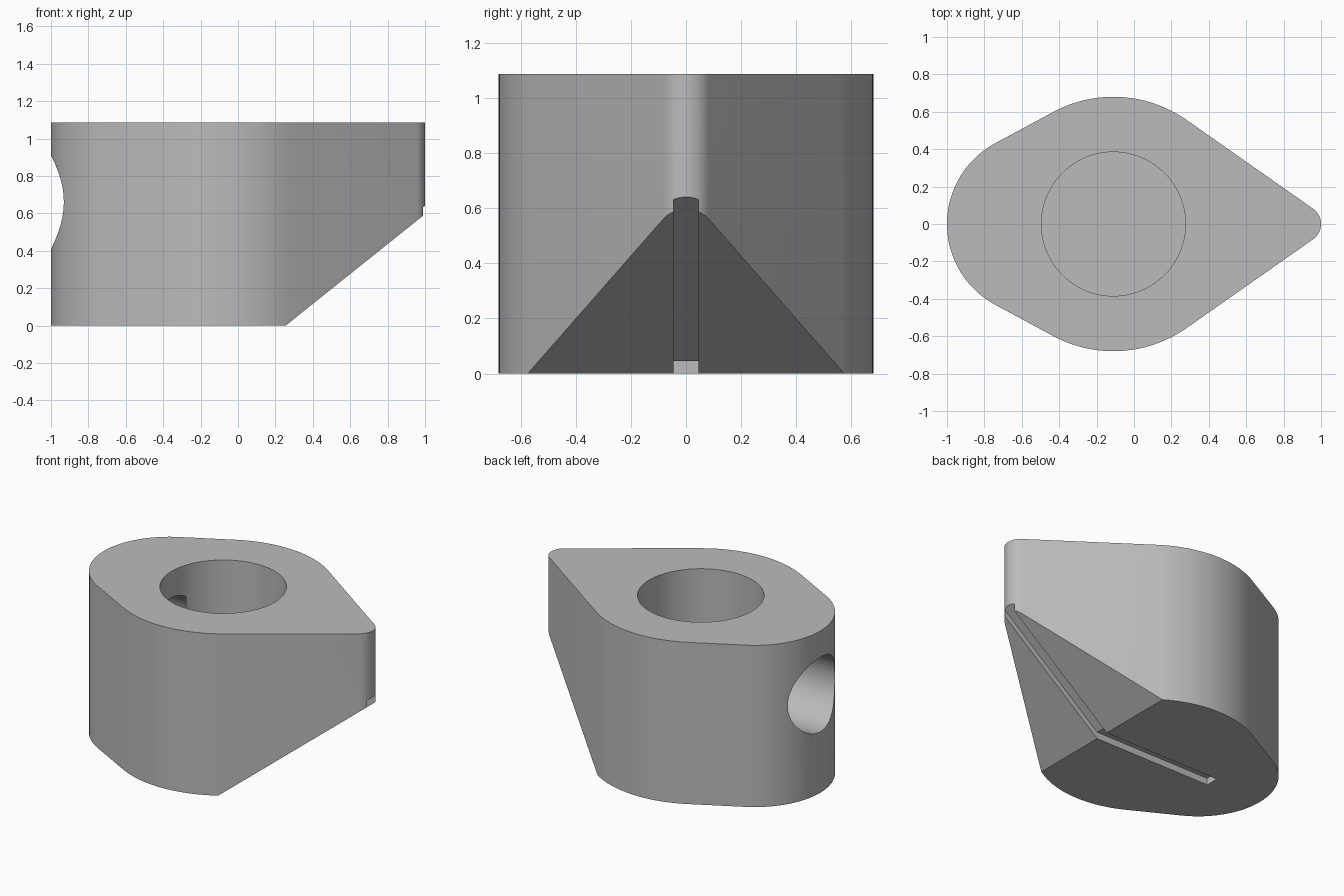
import bpy, bmesh, math
from mathutils import Matrix

if "Cube" in bpy.data.objects:
    bpy.data.objects.remove(bpy.data.objects["Cube"])

HEIGHT = 1.087
TOE = 0.255      # where the sloped underside begins
RISE = 0.8       # slope of the underside
BORE_X = -0.11

grey = bpy.data.materials.new("plain grey")
grey.use_nodes = True
grey.diffuse_color = (0.5, 0.5, 0.5, 1)
grey.node_tree.nodes["Principled BSDF"].inputs["Base Color"].default_value = (0.5, 0.5, 0.5, 1)


def make_object(name, bm):
    bmesh.ops.recalc_face_normals(bm, faces=bm.faces)
    mesh = bpy.data.meshes.new(name)
    bm.to_mesh(mesh)
    bm.free()
    mesh.materials.append(grey)
    obj = bpy.data.objects.new(name, mesh)
    bpy.context.collection.objects.link(obj)
    return obj


def prism(name, points, shift):
    """Extrude a flat outline along shift."""
    bm = bmesh.new()
    face = bm.faces.new([bm.verts.new(p) for p in points])
    new = bmesh.ops.extrude_face_region(bm, geom=[face])["geom"]
    bmesh.ops.translate(bm, vec=shift, verts=[v for v in new if isinstance(v, bmesh.types.BMVert)])
    return make_object(name, bm)


def cylinder(name, radius, depth, matrix):
    bm = bmesh.new()
    bmesh.ops.create_cone(bm, cap_ends=True, segments=96, radius1=radius,
                          radius2=radius, depth=depth, matrix=matrix)
    return make_object(name, bm)


def arc(cx, radius, start, end, steps):
    return [(cx + radius * math.cos(a), radius * math.sin(a), 0)
            for a in (start + (end - start) * i / steps for i in range(steps + 1))]


# Body outline: three circles on one axis joined by tangent lines
nose, middle, heel = (0.9, 0.1), (BORE_X, 0.68), (-0.51, 0.49)
a1 = math.acos((middle[1] - nose[1]) / (nose[0] - middle[0]))
a2 = math.pi - math.acos((middle[1] - heel[1]) / (middle[0] - heel[0]))
outline = (arc(*nose, -a1, a1, 16) + arc(*middle, a1, a2, 24)
           + arc(*heel, a2, 2 * math.pi - a2, 40)
           + arc(*middle, -a2, -a1, 24))
body = prism("pointed_body", outline, (0, 0, HEIGHT))

# Wedge under the nose
wedge = prism("nose_wedge_cutter",
              [(x, -1, z) for x, z in ((TOE - 0.25, -0.25 * RISE), (1.255, RISE), (1.255, -0.25 * RISE))],
              (0, 2, 0))

# Blind bore from the top and side hole in the heel
bore = cylinder("top_bore_cutter", 0.385, 2, Matrix.Translation((BORE_X, 0, 1.23)))
side = cylinder("side_hole_cutter", 0.25, 1,
                Matrix.Translation((-0.974, 0, 0.66)) @ Matrix.Rotation(math.pi / 2, 4, "Y"))

# Narrow groove along the base and up the slope
G = 0.045
groove = prism("groove_cutter",
               [(x, -G, z) for x, z in ((-0.62, -0.2), (-0.62, G), (TOE, G),
                                        (TOE + 1, RISE + G), (TOE + 1, RISE - 0.2), (TOE, -0.2))],
               (0, 2 * G, 0))

cutters = [wedge, bore, side, groove]
for cutter in cutters:
    mod = body.modifiers.new(cutter.name, "BOOLEAN")
    mod.operation = "DIFFERENCE"
    mod.solver = "EXACT"
    mod.object = cutter

# Bake the cuts, then discard the cutters
bpy.context.view_layer.update()
graph = bpy.context.evaluated_depsgraph_get()
solid = bpy.data.meshes.new_from_object(body.evaluated_get(graph))
body.modifiers.clear()
body.data = solid
for cutter in cutters:
    bpy.data.objects.remove(cutter)

bpy.ops.object.select_all(action="DESELECT")
body.select_set(True)
bpy.context.view_layer.objects.active = body
bpy.ops.object.shade_smooth_by_angle(angle=math.radians(30))
